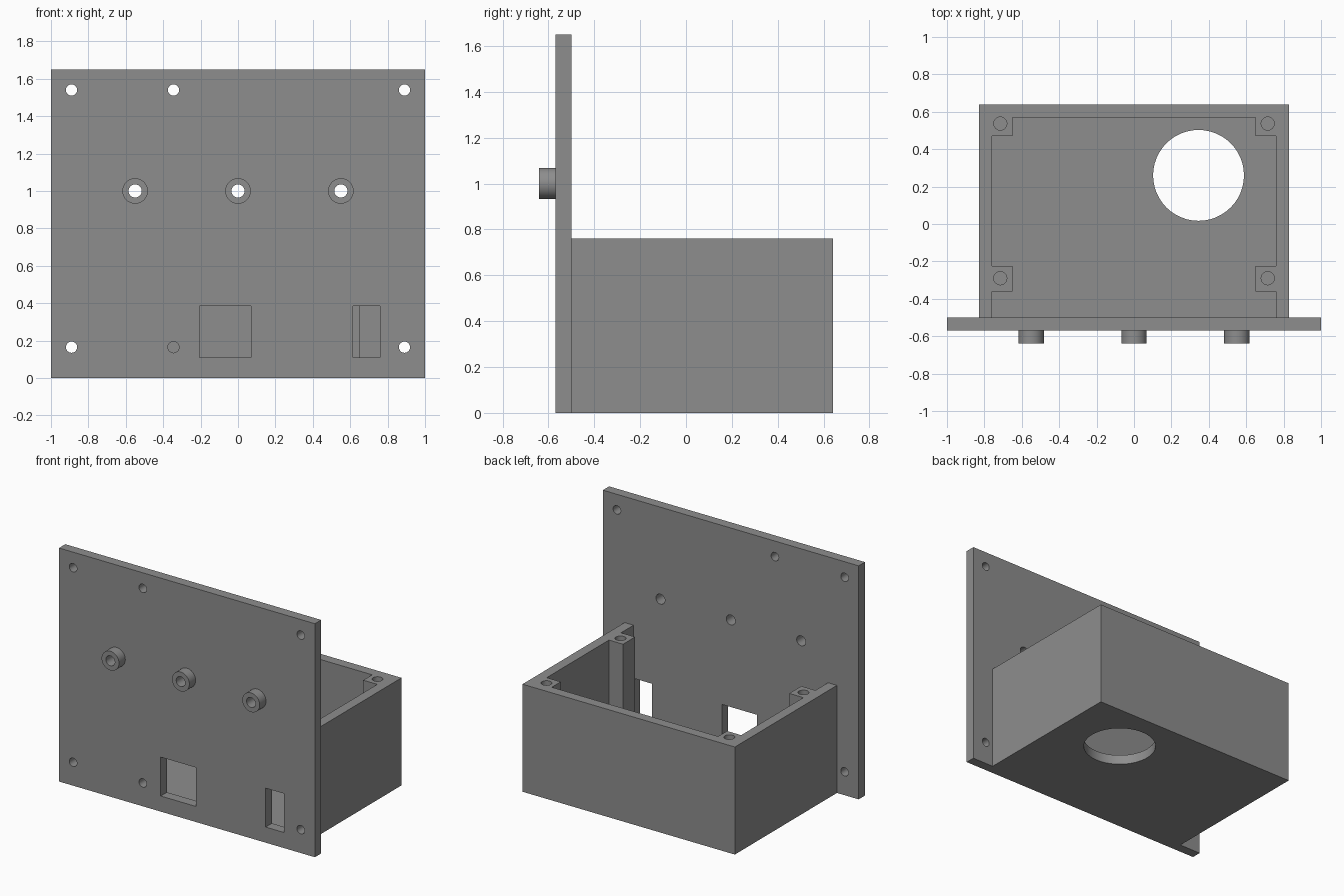
import bpy
import bmesh
from math import pi
from mathutils import Matrix, Vector

if "Cube" in bpy.data.objects:
    bpy.data.objects.remove(bpy.data.objects["Cube"])

grey = bpy.data.materials.new("mid grey")
grey.use_nodes = True
colour = (0.27, 0.27, 0.27, 1)
grey.diffuse_color = colour
grey.node_tree.nodes["Principled BSDF"].inputs["Base Color"].default_value = colour


def add_object(name, bm):
    bmesh.ops.recalc_face_normals(bm, faces=bm.faces)
    mesh = bpy.data.meshes.new(name)
    bm.to_mesh(mesh)
    bm.free()
    mesh.materials.append(grey)
    obj = bpy.data.objects.new(name, mesh)
    bpy.context.collection.objects.link(obj)
    return obj


def block(name, low, high):
    low, high = Vector(low), Vector(high)
    bm = bmesh.new()
    bmesh.ops.create_cube(bm, size=1)
    bmesh.ops.scale(bm, vec=high - low, verts=bm.verts)
    bmesh.ops.translate(bm, vec=(low + high) / 2, verts=bm.verts)
    return add_object(name, bm)


def cylinder(name, centre, radius, depth, along_y=False):
    bm = bmesh.new()
    turn = Matrix.Rotation(pi / 2, 4, "X") if along_y else Matrix()
    bmesh.ops.create_cone(bm, cap_ends=True, segments=48, radius1=radius, radius2=radius,
                          depth=depth, matrix=Matrix.Translation(centre) @ turn)
    return add_object(name, bm)


def prism(name, outline, bottom, top):
    bm = bmesh.new()
    face = bm.faces.new([bm.verts.new((x, y, bottom)) for x, y in outline])
    new = bmesh.ops.extrude_face_region(bm, geom=[face])["geom"]
    bmesh.ops.translate(bm, vec=(0, 0, top - bottom),
                        verts=[v for v in new if isinstance(v, bmesh.types.BMVert)])
    return add_object(name, bm)


def cut(target, cutter):
    cutter.hide_render = True
    mod = target.modifiers.new("cut", "BOOLEAN")
    mod.operation = "DIFFERENCE"
    mod.solver = "EXACT"
    mod.object = cutter
    with bpy.context.temp_override(object=target, active_object=target):
        bpy.ops.object.modifier_apply(modifier=mod.name)
    bpy.data.objects.remove(cutter)


# Front panel with bolt holes and two rectangular windows
FRONT, BACK = -0.57, -0.5
MID = (FRONT + BACK) / 2
panel = block("front_panel", (-1, FRONT, 0), (1, BACK, 1.65))
for x in (-0.89, -0.345, 0.89):
    for z in (0.165, 1.54):
        cut(panel, cylinder("hole_cutter", (x, MID, z), 0.03, 0.3, True))
for x1, x2 in ((-0.205, 0.07), (0.615, 0.76)):
    cut(panel, block("window_cutter", (x1, -0.7, 0.11), (x2, -0.4, 0.385)))

# Three collars, bored through together with the panel
collars = []
for name, x in (("right", -0.55), ("middle", 0), ("left", 0.55)):
    collar = cylinder(name + "_collar", (x, -0.605, 1), 0.068, 0.07, True)
    for part in (panel, collar):
        cut(part, cylinder("bore_cutter", (x, MID, 1), 0.035, 0.4, True))
    collars.append(collar)

# Open box: the cavity outline leaves the walls and four screw posts
box = block("open_box", (-0.83, BACK, 0), (0.83, 0.64, 0.76))
half = [(0.76, -0.6), (0.76, -0.36), (0.65, -0.36), (0.65, -0.225),
        (0.76, -0.225), (0.76, 0.47), (0.65, 0.47), (0.65, 0.57)]
outline = half + [(-x, y) for x, y in reversed(half)]
cut(box, prism("cavity_cutter", outline, 0.07, 1))

# Round opening in the floor and blind screw holes in the posts
cut(box, cylinder("floor_cutter", (0.345, 0.26, 0), 0.243, 0.4))
for x in (-0.715, 0.715):
    for y in (-0.29, 0.537):
        cut(box, cylinder("screw_cutter", (x, y, 0.76), 0.035, 0.8))

# Smooth round surfaces, sharp edges
for obj in [panel, box] + collars:
    bpy.ops.object.select_all(action="DESELECT")
    obj.select_set(True)
    bpy.context.view_layer.objects.active = obj
    bpy.ops.object.shade_smooth_by_angle(angle=pi / 6)
